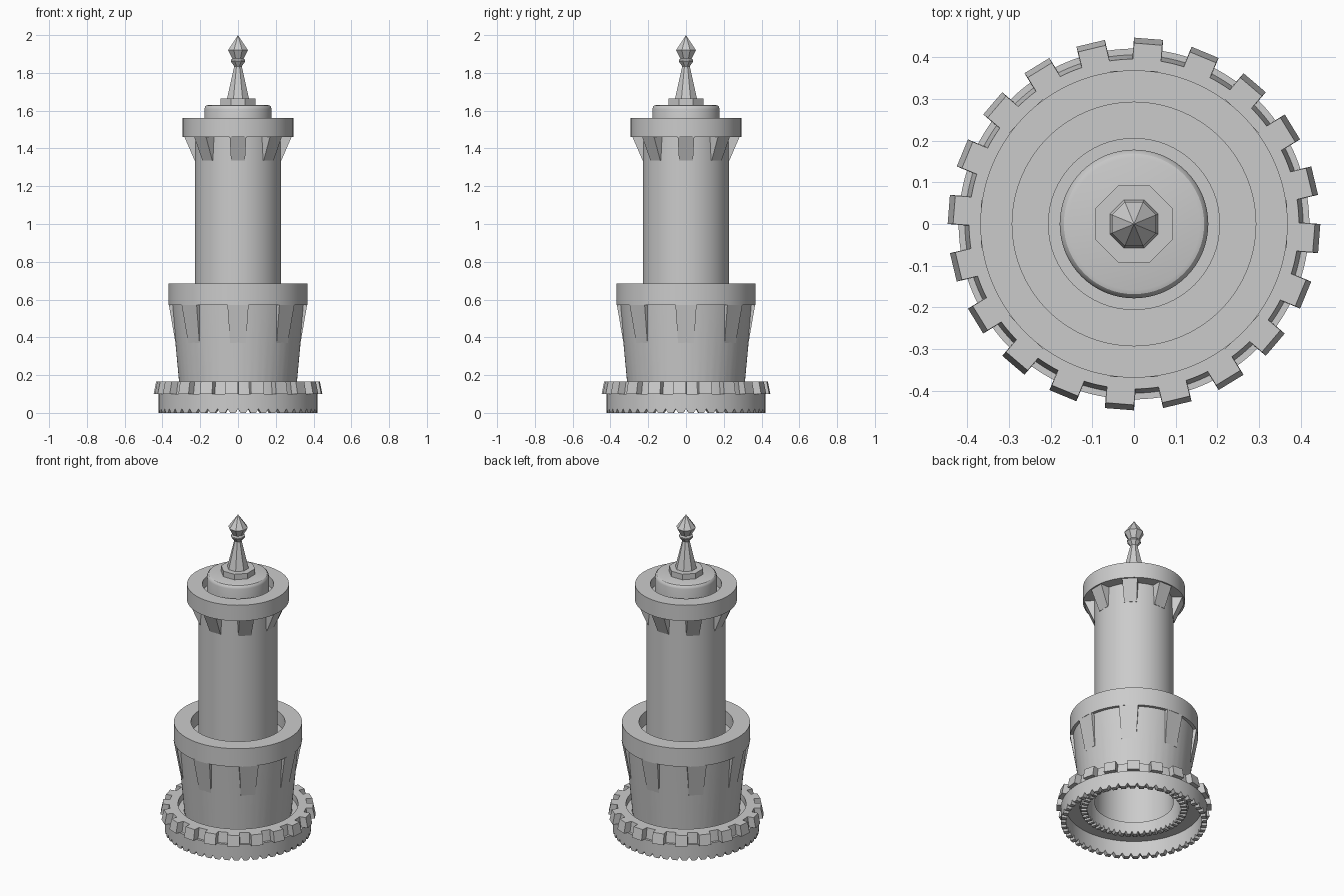
import bpy, math
from math import sin, cos, pi, radians

if "Cube" in bpy.data.objects:
    bpy.data.objects.remove(bpy.data.objects["Cube"])


def make_object(name, verts, faces, smooth=True):
    mesh = bpy.data.meshes.new(name)
    mesh.from_pydata(verts, [], faces)
    mesh.update()
    obj = bpy.data.objects.new(name, mesh)
    bpy.context.collection.objects.link(obj)
    if smooth:
        bpy.context.view_layer.objects.active = obj
        obj.select_set(True)
        bpy.ops.object.shade_smooth_by_angle(angle=radians(30))
        obj.select_set(False)
    return obj


def lathe(name, profile, n=64, closed=False, smooth=True, turn=0.0, notch=None):
    """Spin (r, z) points; notch = (z level, height) lifts every 4th point there."""
    verts, faces, rows = [], [], []
    for r, z in profile:
        if r == 0:
            rows.append([len(verts)] * n)
            verts.append((0, 0, z))
            continue
        rows.append(list(range(len(verts), len(verts) + n)))
        for i in range(n):
            a = turn + 2 * pi * i / n
            lift = notch[1] if notch and abs(z - notch[0]) < 1e-6 and i % 4 == 0 else 0
            verts.append((r * cos(a), r * sin(a), z + lift))
    pairs = list(zip(rows, rows[1:]))
    if closed:
        pairs.append((rows[-1], rows[0]))
    for lo, hi in pairs:
        for i in range(n):
            j = (i + 1) % n
            loop = list(dict.fromkeys([lo[i], lo[j], hi[j], hi[i]]))
            if len(loop) > 2:
                faces.append(loop)
    return make_object(name, verts, faces, smooth)


def radial_blocks(name, count, start, bottom, top):
    """Tapered blocks around z; bottom/top = (r_in, r_out, half_width, z)."""
    verts, faces = [], []
    for k in range(count):
        a = start + 2 * pi * k / count
        b = len(verts)
        for r0, r1, w, z in (bottom, top):
            for r, t in ((r0, -w), (r1, -w), (r1, w), (r0, w)):
                verts.append((r * cos(a) - t * sin(a), r * sin(a) + t * cos(a), z))
        for f in ((3, 2, 1, 0), (4, 5, 6, 7), (0, 1, 5, 4),
                  (1, 2, 6, 5), (2, 3, 7, 6), (3, 0, 4, 7)):
            faces.append([b + i for i in f])
    return make_object(name, verts, faces, False)


# Base ring: hollow, toothed lower edge, sloped core behind the battlements
lathe("base_ring", [(.39, 0), (.42, 0), (.42, .10), (.405, .10), (.395, .165),
                    (.345, .165), (.345, .125), (.31, .125), (.31, .10), (.39, .10)],
      n=192, closed=True, notch=(0, .022))
radial_blocks("base_battlements", 20, radians(-4.5),
              (.385, .445, .035, .10), (.385, .432, .034, .165))

# Lower tower: flared wall with a raised parapet, open underneath
lathe("lower_tower", [(.27, .08), (.305, .08), (.312, .165), (.35, .57), (.368, .57),
                      (.368, .685), (.27, .685), (.27, .60), (.228, .60), (.228, .56),
                      (.27, .56)],
      n=192, closed=True, notch=(.08, .02))
radial_blocks("lower_brackets", 8, 0,
              (.29, .331, .042, .37), (.29, .366, .056, .572))

# Upper tower: straight shaft with its own parapet
lathe("upper_tower", [(.228, .13), (.228, 1.46), (.293, 1.46), (.293, 1.56),
                      (.205, 1.56), (.205, 1.50), (0, 1.50)])
radial_blocks("upper_brackets", 8, 0,
              (.20, .229, .037, 1.335), (.20, .284, .044, 1.462))

# Round roof cap with a soft top edge
lathe("roof_cap", [(.178, 1.49), (.178, 1.608), (.175, 1.619), (.168, 1.627),
                   (.158, 1.63), (0, 1.63)])

# Eight-sided plinth and finial
K = 1 / cos(pi / 8)
lathe("finial_plinth", [(0, 1.625), (.092 * K, 1.625), (.092 * K, 1.665), (0, 1.665)],
      n=8, smooth=False, turn=pi / 8)
finial = [(.059, 1.66), (.02, 1.835), (.038, 1.86), (.038, 1.868), (.03, 1.875),
          (.053, 1.92), (0, 2.0)]
lathe("finial", [(r * K, z) for r, z in finial], n=8, smooth=False, turn=pi / 8)
